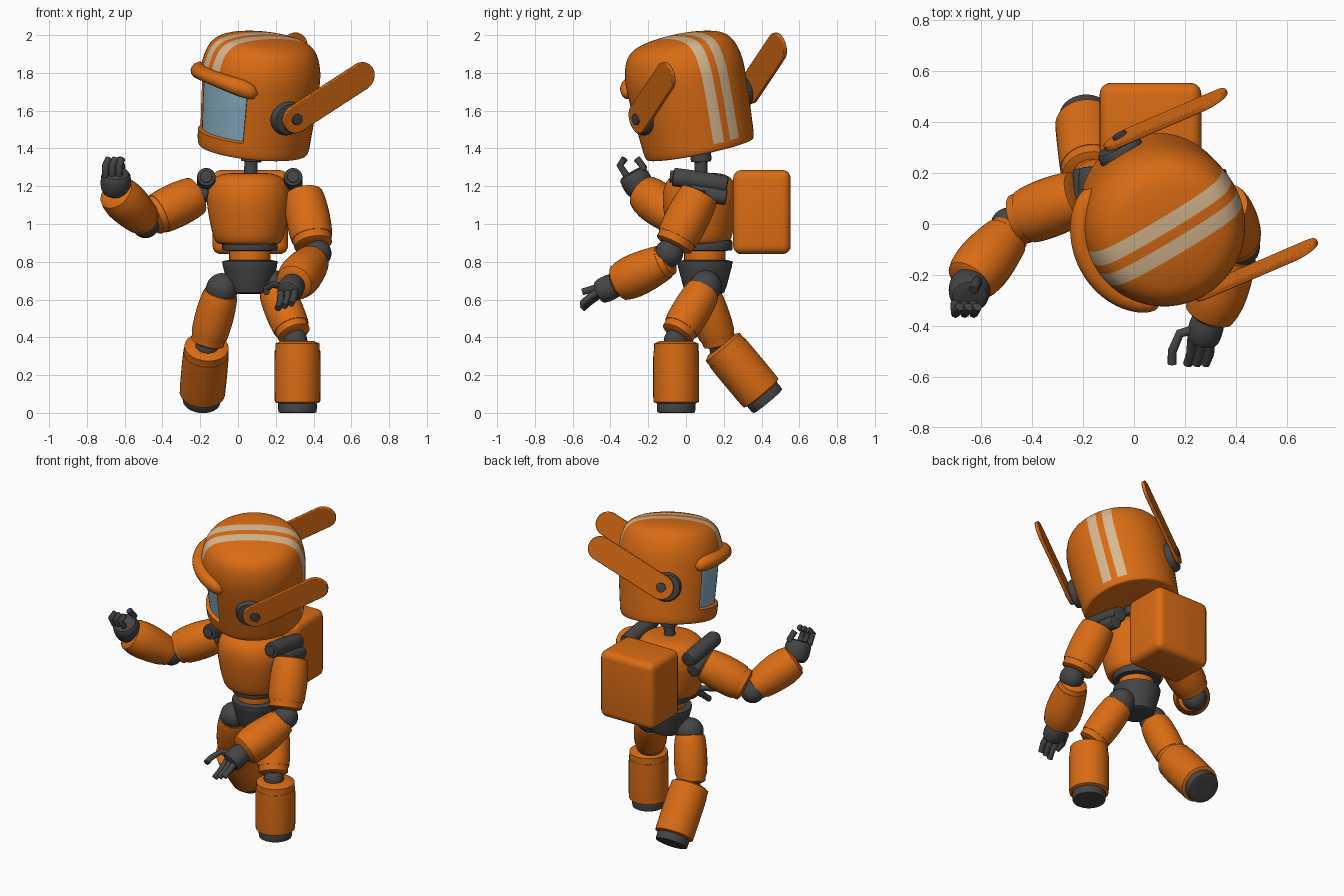
import bpy, bmesh, math
from mathutils import Vector, Matrix

cube = bpy.data.objects.get("Cube")
if cube:
    bpy.data.objects.remove(cube)


def material(name, rgb):
    m = bpy.data.materials.new(name)
    m.use_nodes = True
    m.diffuse_color = (*rgb, 1)
    m.node_tree.nodes["Principled BSDF"].inputs["Base Color"].default_value = (*rgb, 1)
    return m


ORANGE = material("orange", (0.70, 0.15, 0.007))
DARK = material("dark_grey", (0.06, 0.06, 0.06))
CREAM = material("cream", (0.68, 0.48, 0.28))
GLASS = material("visor_blue", (0.24, 0.43, 0.54))


def finish(name, bm, mats, matrix=Matrix(), angle=35):
    bmesh.ops.recalc_face_normals(bm, faces=bm.faces)
    me = bpy.data.meshes.new(name)
    bm.to_mesh(me)
    bm.free()
    for m in mats:
        me.materials.append(m)
    for p in me.polygons:
        p.use_smooth = True
    me.set_sharp_from_angle(angle=math.radians(angle))
    ob = bpy.data.objects.new(name, me)
    ob.matrix_world = matrix
    bpy.context.collection.objects.link(ob)
    return ob


def soften(pts, rounds):
    """Corner-cutting on a profile, keeping its end points."""
    pts = [Vector(p) for p in pts]
    for _ in range(rounds):
        cut = [pts[0]]
        for a, b in zip(pts, pts[1:]):
            cut += [a.lerp(b, 0.25), a.lerp(b, 0.75)]
        pts = cut + [pts[-1]]
    return pts


def revolve(pts, sides=32):
    bm = bmesh.new()
    vs = [bm.verts.new((r, 0, z)) for r, z in pts]
    es = [bm.edges.new(e) for e in zip(vs, vs[1:])]
    bmesh.ops.spin(bm, geom=vs + es, cent=(0, 0, 0), axis=(0, 0, 1),
                   angle=math.tau, steps=sides)
    bmesh.ops.remove_doubles(bm, verts=bm.verts, dist=0.0002)
    bmesh.ops.recalc_face_normals(bm, faces=bm.faces)
    return bm


def along(a, b):
    a, b = Vector(a), Vector(b)
    return Matrix.Translation(a) @ (b - a).to_track_quat('Z', 'Y').to_matrix().to_4x4()


SLEEVE = [(0, 0), (.86, 0), (.95, .1), (1.02, .35), (1.02, .6), (.97, .84),
          (.9, .84), (.88, 1), (0, 1)]
BOOT = [(0, 0), (.96, 0), (.96, .16), (1, .16), (1, .85), (.98, 1), (0, 1)]
ROD = [(0, 0), (.9, 0), (1, .05), (1, .95), (.9, 1), (0, 1)]
TAPER = [(0, 0), (.75, 0), (1, .3), (1, .8), (.8, 1), (0, 1)]


def limb(name, a, b, r, mat=ORANGE, shape=SLEEVE, base=None, rounds=1):
    """Revolved part running from a to b."""
    length = (Vector(b) - Vector(a)).length
    pts = soften([(p * r, t * length) for p, t in shape], rounds)
    return finish(name, revolve(pts), [mat], (base or Matrix()) @ along(a, b))


def ball(name, c, r, mat=DARK):
    bm = bmesh.new()
    bmesh.ops.create_uvsphere(bm, u_segments=24, v_segments=14, radius=r)
    return finish(name, bm, [mat], Matrix.Translation(c))


def tube(name, pts, r, mat=DARK):
    cu = bpy.data.curves.new(name, 'CURVE')
    cu.dimensions = '3D'
    cu.bevel_depth, cu.bevel_resolution, cu.use_fill_caps = r, 2, True
    sp = cu.splines.new('POLY')
    sp.points.add(len(pts) - 1)
    for p, co in zip(sp.points, pts):
        p.co = (*co, 1)
    cu.materials.append(mat)
    ob = bpy.data.objects.new(name, cu)
    bpy.context.collection.objects.link(ob)


# Head frame: turned to its right and rolled
left = Vector((.5, -.83, -.22)).normalized()
up = Vector((.1, -.2, .97))
up = (up - left * up.dot(left)).normalized()
back = up.cross(left)
HEAD = Matrix((left, back, up)).transposed().to_4x4()
HEAD.translation = (.078, .075, 1.39)

# Helmet shell with stripes and recessed visor cut into it
bm = revolve(soften([(0, .01), (.275, 0), (.295, .012), (.302, .1), (.318, .33), (.318, .47),
                     (.27, .585), (.14, .62), (0, .625)], 3), 64)
WIN = math.radians(48)
cuts = [((x, 0, 0), (1, 0, 0)) for x in (-.08, -.02, .02, .08)]
cuts += [((0, 0, z), (0, 0, 1)) for z in (.045, .09, .37, .41)]
cuts += [((0, 0, 0), (s * math.cos(WIN), math.sin(WIN), 0)) for s in (-1, 1)]
for co, no in cuts:
    bmesh.ops.bisect_plane(bm, geom=bm.verts[:] + bm.edges[:] + bm.faces[:],
                           plane_co=co, plane_no=no, dist=0.0001)
window = []
for f in bm.faces:
    c = f.calc_center_median()
    if .09 < c.z < .37 and abs(math.atan2(c.x, -c.y)) < WIN:
        window.append(f)
        f.material_index = 2
    elif .02 < abs(c.x) < .08 and c.z > .045 and (c.y > 0 or c.z > .41):
        f.material_index = 1
rim = bmesh.ops.inset_region(bm, faces=window, thickness=.006, depth=-.022,
                             use_even_offset=True)
for f in rim["faces"]:
    f.material_index = 0
finish("helmet", bm, [ORANGE, CREAM, GLASS], HEAD)

# Brow ridge over the visor
bm = bmesh.new()
rings = []
STEPS, SIDES = 32, 14
for i in range(STEPS + 1):
    t = 2 * i / STEPS - 1
    a = math.radians(58) * t
    fade = max(.02, (1 - abs(t) ** 6) ** .5)
    tall, deep = (.038 + .024 * t * t) * fade, .045 * fade
    ring = []
    for k in range(SIDES):
        q = math.tau * k / SIDES
        r = .328 - .008 * t * t + deep * math.cos(q)
        h = .412 - .042 * t * t + tall * math.sin(q)
        ring.append(bm.verts.new((r * math.sin(a), -r * math.cos(a), h)))
    rings.append(ring)
for p, q in zip(rings, rings[1:]):
    for k in range(SIDES):
        n = (k + 1) % SIDES
        bm.faces.new((p[k], p[n], q[n], q[k]))
bm.faces.new(rings[0])
bm.faces.new(rings[-1])
finish("brow_ridge", bm, [ORANGE], HEAD, 60)

# Ear discs, swept-back blades and pivots
for s, side in ((1, "left"), (-1, "right")):
    limb(side + "_ear_disc", (s * .28, 0, .245), (s * .345, 0, .245), .092, DARK,
         [(0, 0), (1, 0), (1, .7), (.85, 1), (0, 1)], HEAD)
    bm = bmesh.new()
    outline = []
    for end, start in ((0, math.pi / 2), (.44, -math.pi / 2)):
        for k in range(13):
            a = start + math.pi * k / 12
            outline.append(bm.verts.new((end + .077 * math.cos(a), .077 * math.sin(a), -.011)))
    face = bm.faces.new(outline)
    ext = bmesh.ops.extrude_face_region(bm, geom=[face])
    bmesh.ops.translate(bm, vec=(0, 0, .022),
                        verts=[v for v in ext["geom"] if isinstance(v, bmesh.types.BMVert)])
    place = Matrix.Translation((s * .353, .03, .25)) @ Matrix(
        ((0, 0, 1, 0), (.86, -.51, 0, 0), (.51, .86, 0, 0), (0, 0, 0, 1)))
    blade = finish(side + "_ear_blade", bm, [ORANGE], HEAD @ place)
    bev = blade.modifiers.new("edge", 'BEVEL')
    bev.width, bev.segments = .004, 2
    limb(side + "_ear_pivot", (s * .34, .03, .25), (s * .375, .03, .25), .03, DARK, ROD, HEAD)

# Neck, torso, waist and pelvis
limb("neck", (.065, .08, 1.22), (.072, .078, 1.42), .035, DARK, ROD)
limb("neck_collar", (.07, .08, 1.33), (.074, .078, 1.385), .055, DARK, ROD)
torso = finish("torso", revolve(soften(
    [(0, -.185), (.15, -.185), (.18, -.165), (.205, -.07), (.225, .06), (.205, .15),
     (.14, .195), (0, .195)], 2), 48), [ORANGE], Matrix.Translation((.056, .075, 1.075)))
torso.scale.y = .9
limb("waist_ring", (.063, .1, .858), (.063, .1, .915), .147, DARK, ROD)
limb("waist", (.063, .1, .79), (.063, .1, .87), .11, ORANGE, ROD)
limb("pelvis", (.063, .1, .63), (.063, .1, .81), .145, DARK,
     [(0, 0), (.6, 0), (.74, .06), (.95, .7), (1, .85), (1, 1), (0, 1)])

# Backpack
bm = bmesh.new()
bmesh.ops.create_cube(bm, size=1, matrix=Matrix.Diagonal((.4, .305, .445, 1)))
pack = finish("backpack", bm, [ORANGE], Matrix.Translation((.065, .402, 1.063)), 180)
bev = pack.modifiers.new("rounding", 'BEVEL')
bev.width, bev.segments = .045, 5

# Shoulder joints
for s, side in ((1, "left"), (-1, "right")):
    x = .062 + s * .23
    limb(side + "_shoulder_bar", (x, -.07, 1.25), (x, .22, 1.205), .05, DARK, ROD)
    limb(side + "_shoulder_cap", (x, -.085, 1.252), (x, -.06, 1.25), .032, DARK, ROD)
    limb(side + "_shoulder_lower_bar", (x + s * .03, .02, 1.17), (x + s * .03, .215, 1.14),
         .042, DARK, ROD)
    limb(side + "_shoulder_axle", (.062 + s * .15, .09, 1.2), (x + s * .07, .08, 1.15),
         .03, DARK, ROD)

# Arms: shoulder end, upper end, elbow, forearm start and end
arms = {
    "left": ((.345, .075, 1.165), (.4, -.07, .88), (.42, -.09, .845),
             (.405, -.085, .815), (.29, -.37, .68)),
    "right": ((-.215, .11, 1.155), (-.46, .015, 1.035), (-.49, -.01, 1.0),
              (-.485, -.03, 1.01), (-.655, -.235, 1.175)),
}
for side, (a, b, elbow, c, d) in arms.items():
    limb(side + "_upper_arm", a, b, .114)
    ball(side + "_elbow", elbow, .075)
    limb(side + "_forearm", c, d, .113, ORANGE,
         [(0, 0), (.72, 0), (.78, .12), (.84, .12), (1, .5), (1, .78), (.82, 1), (0, 1)])

# Hands: palm, three fingers and a thumb
limb("left_palm", (.3, -.35, .69), (.265, -.465, .635), .068, DARK, TAPER)
limb("right_palm", (-.65, -.225, 1.16), (-.645, -.29, 1.275), .08, DARK, TAPER)
for k in (-1, 0, 1):
    tube(f"left_finger_{k + 2}", [(.265 + .036 * k, -.44, .65 + .012 * k),
                                  (.26 + .036 * k, -.51, .60 + .012 * k),
                                  (.245 + .034 * k, -.55, .565 + .012 * k)], .019)
    tube(f"right_finger_{k + 2}", [(-.665 + .036 * k, -.31, 1.25),
                                   (-.665 + .036 * k, -.35, 1.31),
                                   (-.65 + .034 * k, -.325, 1.345)], .019)
tube("left_thumb", [(.25, -.41, .67), (.18, -.43, .68), (.15, -.5, .655), (.15, -.55, .64)], .018)
tube("right_thumb", [(-.63, -.25, 1.24), (-.615, -.225, 1.3), (-.63, -.26, 1.345)], .02)

# Legs: hip, thigh end, knee, boot top and boot sole
legs = {
    "left": ((.19, .105, .67), (.3, -.05, .41), (.305, -.055, .385),
             (.315, -.052, .38), (.315, -.052, .045)),
    "right": ((-.085, .08, .655), (-.165, .18, .365), (-.165, .185, .345),
              (-.165, .185, .36), (-.19, .405, .095)),
}
for side, (hip, low, knee, top, sole) in legs.items():
    ball(side + "_hip", hip, .085)
    start = Vector(hip).lerp(Vector(low), .05)
    limb(side + "_thigh", start, low, .1)
    ball(side + "_knee", knee, .062)
    limb(side + "_knee_post", low, Vector(top).lerp(Vector(sole), .25), .055, DARK, ROD)
    limb(side + "_boot", top, sole, .122, ORANGE, BOOT)
    step = (Vector(sole) - Vector(top)).normalized()
    limb(side + "_foot", Vector(sole) - step * .02, Vector(sole) + step * .045, .102, DARK, ROD)
